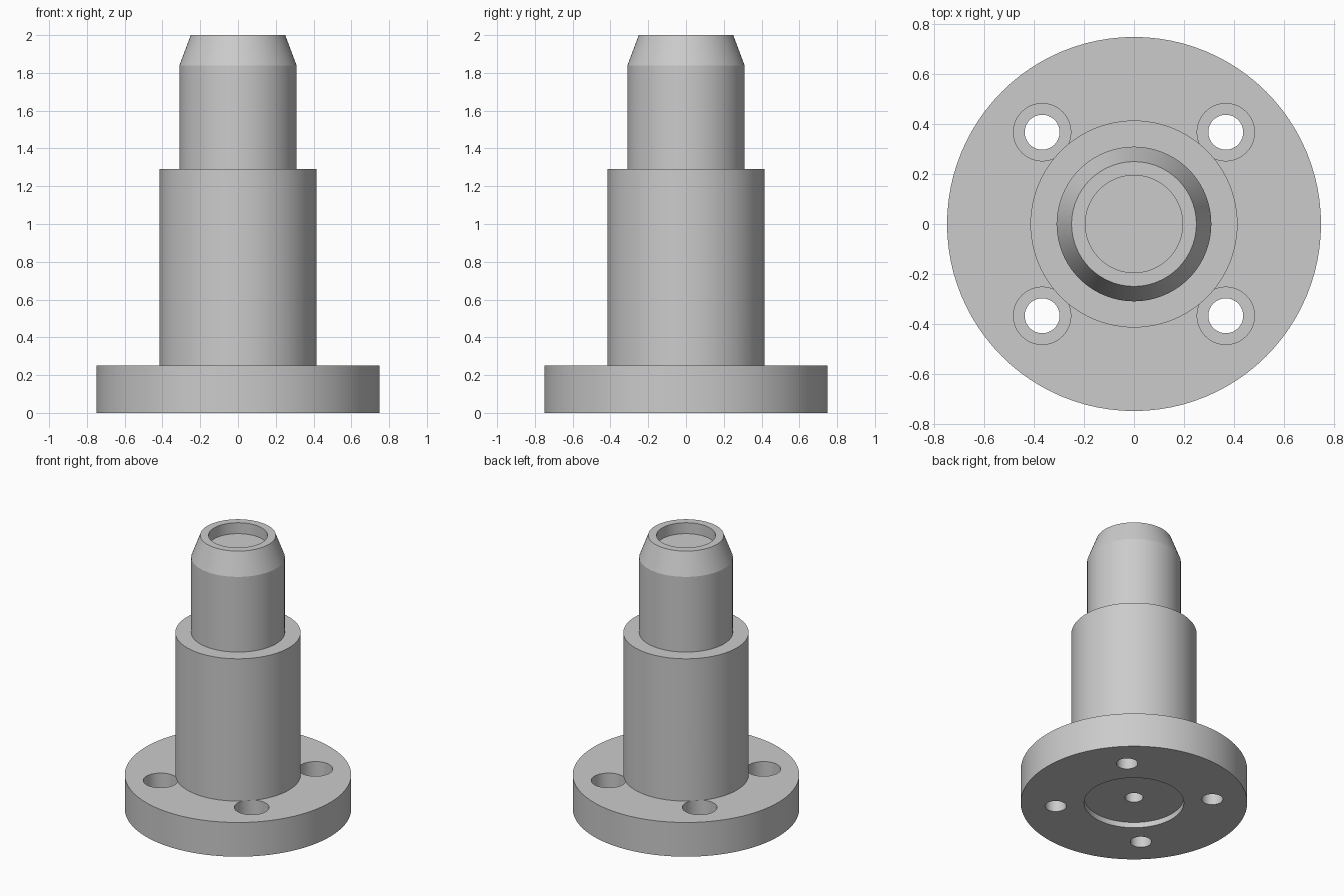
import bpy, bmesh
from math import pi, radians
from mathutils import Vector

cube = bpy.data.objects.get("Cube")
if cube:
    bpy.data.objects.remove(cube, do_unlink=True)

SEGMENTS = 96

steel = bpy.data.materials.new("plain grey")
steel.use_nodes = True
grey = (0.6, 0.6, 0.6, 1)
steel.diffuse_color = grey
steel.node_tree.nodes["Principled BSDF"].inputs["Base Color"].default_value = grey


def lathe(name, profile, location=(0, 0, 0), segments=SEGMENTS):
    """Spin a (radius, height) profile, starting and ending on the axis, into a solid."""
    bm = bmesh.new()
    verts = [bm.verts.new((r, 0, z)) for r, z in profile]
    edges = [bm.edges.new(pair) for pair in zip(verts, verts[1:])]
    bmesh.ops.spin(bm, geom=verts + edges, cent=(0, 0, 0), axis=(0, 0, 1),
                   angle=2 * pi, steps=segments, use_duplicate=False)
    bmesh.ops.remove_doubles(bm, verts=bm.verts, dist=1e-4)
    bmesh.ops.recalc_face_normals(bm, faces=bm.faces)
    mesh = bpy.data.meshes.new(name)
    bm.to_mesh(mesh)
    bm.free()
    mesh.materials.append(steel)
    obj = bpy.data.objects.new(name, mesh)
    obj.location = Vector(location)
    bpy.context.collection.objects.link(obj)
    return obj


# Flange, stepped shaft, chamfered nose and the recesses in both ends
body = lathe("flanged_shaft", [
    (0, 0.34), (0.06, 0.34), (0.06, 0.04),      # blind centre bore
    (0.33, 0.04), (0.33, 0),                    # shallow underside recess
    (0.75, 0), (0.75, 0.25),                    # flange
    (0.415, 0.25), (0.415, 1.29),               # wide shaft
    (0.31, 1.29), (0.31, 1.84),                 # narrow shaft
    (0.25, 2), (0.195, 2),                      # chamfer and rim
    (0.195, 1.92), (0, 1.92),                   # top recess
])

# Counterbored bolt holes through the flange
cutters = []
for x in (-0.368, 0.368):
    for y in (-0.368, 0.368):
        cutter = lathe("bolt_hole_cutter", [
            (0, -0.1), (0.07, -0.1), (0.07, 0.1),
            (0.115, 0.1), (0.115, 0.252), (0, 0.252)], (x, y, 0), 48)
        cutter.hide_render = True
        cutters.append(cutter)

bpy.ops.object.select_all(action='DESELECT')
body.select_set(True)
bpy.context.view_layer.objects.active = body
for cutter in cutters:
    mod = body.modifiers.new("bolt_hole", 'BOOLEAN')
    mod.operation = 'DIFFERENCE'
    mod.solver = 'EXACT'
    mod.object = cutter
    bpy.ops.object.modifier_apply(modifier=mod.name)
    bpy.data.objects.remove(cutter, do_unlink=True)

# Smooth round walls, crisp steps and chamfer
bpy.ops.object.shade_smooth_by_angle(angle=radians(15))
